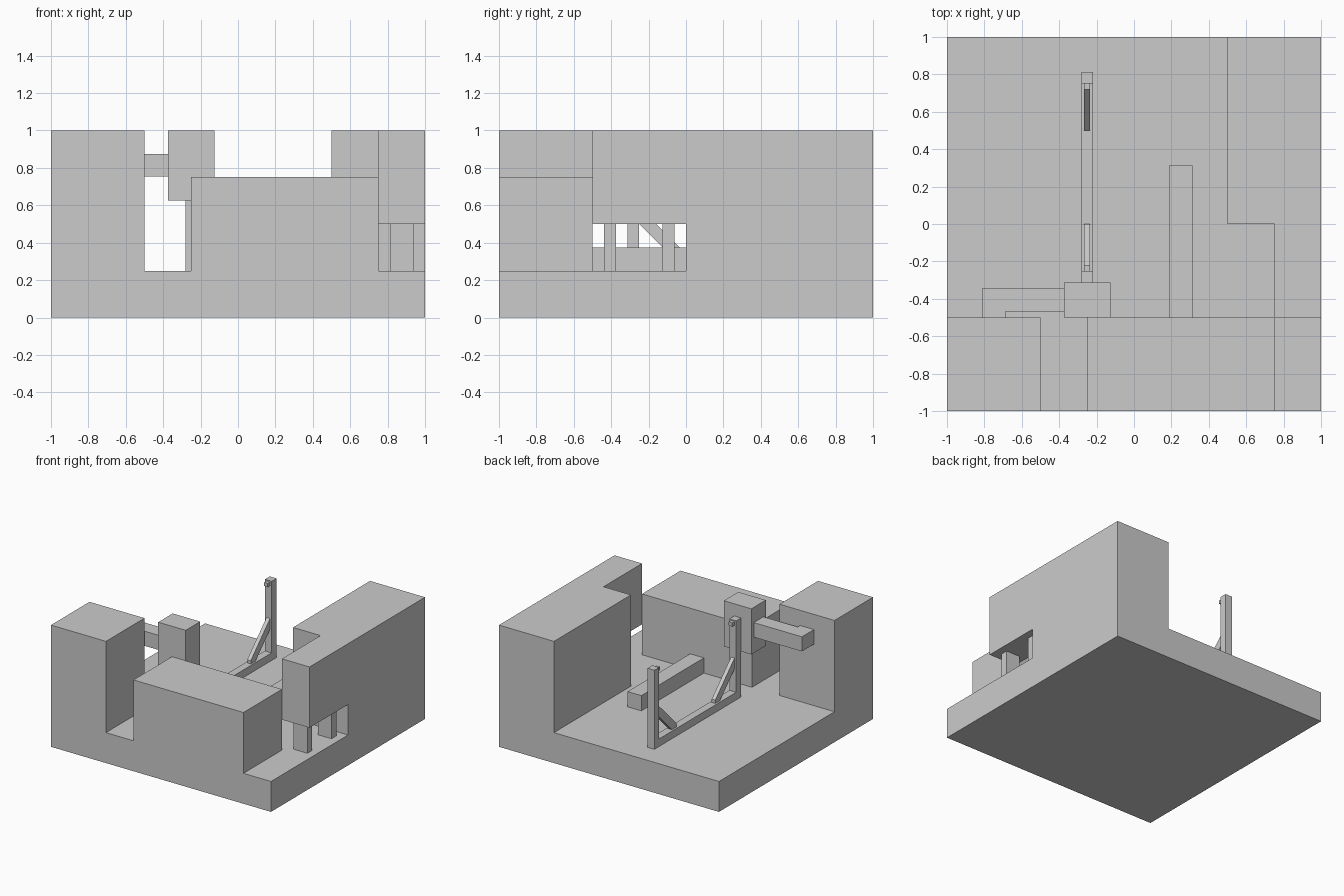
import bpy
import bmesh
from mathutils import Vector

cube = bpy.data.objects.get("Cube")
if cube:
    bpy.data.objects.remove(cube, do_unlink=True)

GREY = (0.6, 0.6, 0.6, 1.0)
grey = bpy.data.materials.new("plain grey")
grey.use_nodes = True
grey.diffuse_color = GREY
grey.node_tree.nodes["Principled BSDF"].inputs["Base Color"].default_value = GREY


def prism(name, outline, axis, lo, hi):
    """Extrude an outline along x (outline in y, z) or z (outline in x, y)."""
    bm = bmesh.new()
    if axis == "x":
        verts = [bm.verts.new((lo, a, b)) for a, b in outline]
        step = Vector((hi - lo, 0, 0))
    else:
        verts = [bm.verts.new((a, b, lo)) for a, b in outline]
        step = Vector((0, 0, hi - lo))
    face = bm.faces.new(verts)
    extruded = bmesh.ops.extrude_face_region(bm, geom=[face])["geom"]
    moved = [v for v in extruded if isinstance(v, bmesh.types.BMVert)]
    bmesh.ops.translate(bm, verts=moved, vec=step)
    bmesh.ops.recalc_face_normals(bm, faces=bm.faces)
    mesh = bpy.data.meshes.new(name)
    bm.to_mesh(mesh)
    bm.free()
    mesh.materials.append(grey)
    obj = bpy.data.objects.new(name, mesh)
    bpy.context.scene.collection.objects.link(obj)
    return obj


def box(name, x, y, z):
    outline = [(x[0], y[0]), (x[1], y[0]), (x[1], y[1]), (x[0], y[1])]
    return prism(name, outline, "z", *z)


FLOOR = 0.25

# Floor slab and surrounding walls
box("floor_slab", (-1, 1), (-1, 1), (0, FLOOR))
box("front_corner_block", (-1, -0.5), (-1, -0.5), (FLOOR, 1))
box("front_wall", (-0.25, 0.75), (-1, -0.5), (FLOOR, 0.75))
box("side_wall", (0.5, 1), (0, 1), (FLOOR, 1))
box("side_wall_overhang", (0.75, 1), (-0.5, 0), (0.5, 1))

# Short posts under the overhang
for name, y in (("front", -0.4375), ("rear", -0.125)):
    box(name + "_overhang_post", (0.8125, 0.9375), (y, y + 0.0625), (FLOOR, 0.5))

# Beam lying on the floor
box("floor_beam", (0.1875, 0.3125), (-0.5, 0.3125), (FLOOR, 0.375))

# Raised block with its hooked arm
box("raised_block", (-0.375, -0.125), (-0.5, -0.3125), (0.625, 1))
arm = [(-0.375, -0.344), (-0.8125, -0.344), (-0.8125, -0.5),
       (-0.6875, -0.5), (-0.6875, -0.469), (-0.375, -0.469)]
prism("hooked_arm", arm, "z", 0.755, 0.875)

# Braced frame: a rail and two mirrored posts, each with a brace and a peg
CENTRE_Y = 0.25
RAIL_TOP = 0.3125
WIDE = (-0.281, -0.219)
NARROW = (-0.266, -0.234)
box("frame_rail", WIDE, (CENTRE_Y - 0.5, CENTRE_Y + 0.5), (FLOOR, RAIL_TOP))
for name, side in (("front", -1), ("rear", 1)):
    def along(d):
        return CENTRE_Y + side * d

    box(name + "_frame_post", WIDE, sorted((along(0.5), along(0.5625))), (FLOOR, 0.9))
    box(name + "_frame_peg", NARROW, sorted((along(0.47), along(0.5))), (0.86, 0.89))
    brace = [(0.5, 0.5), (0.5, 0.59), (0.25, 0.34), (0.25, RAIL_TOP), (0.3125, RAIL_TOP)]
    prism(name + "_frame_brace", [(along(d), z) for d, z in brace], "x", *NARROW)
